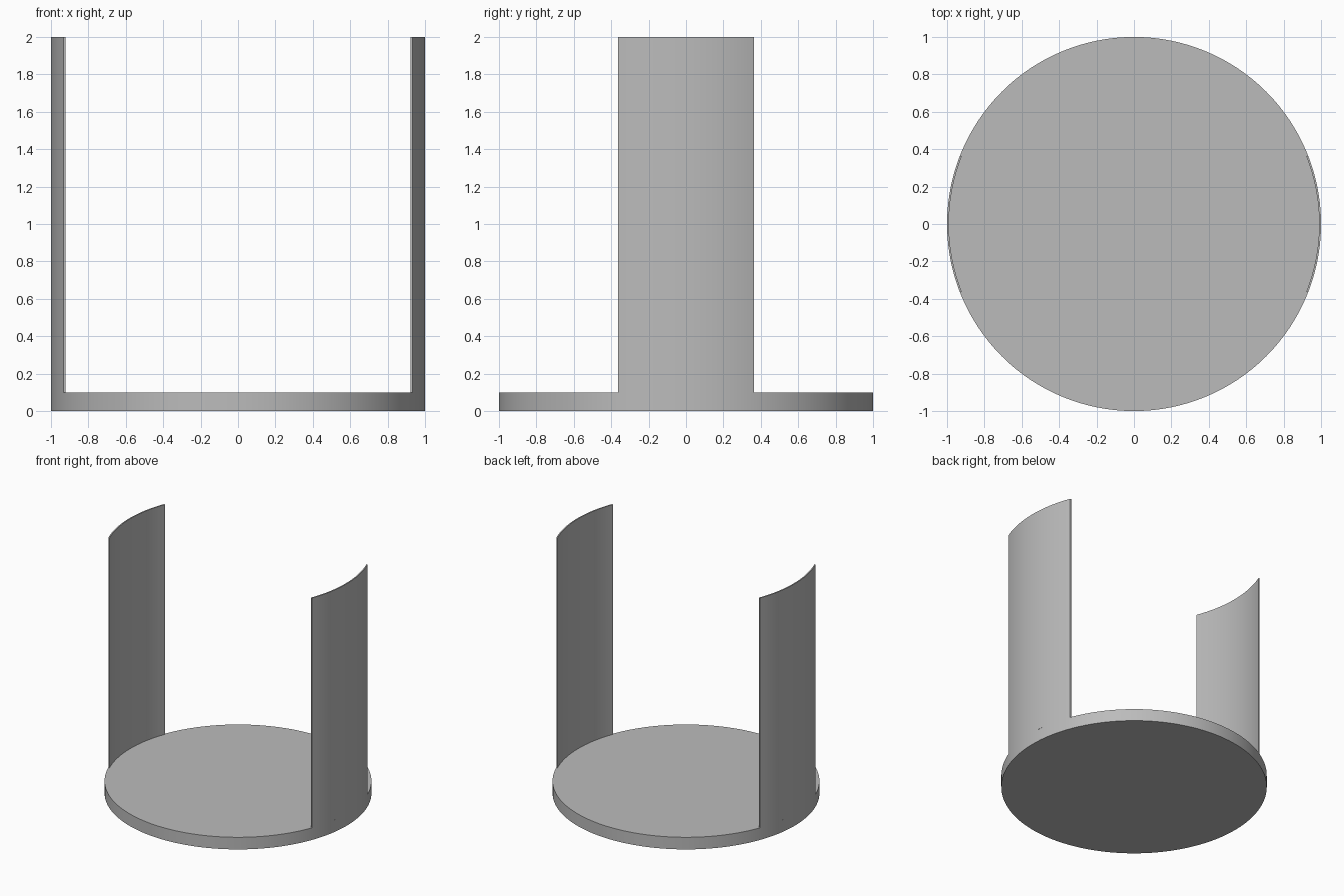
import bpy, bmesh
from math import asin, cos, sin, pi, radians

cube = bpy.data.objects.get("Cube")
if cube:
    bpy.data.objects.remove(cube, do_unlink=True)

RADIUS, INNER = 1.0, 0.99
BASE_TOP, HEIGHT = 0.1, 2.0
HALF_WIDTH = 0.363

grey = bpy.data.materials.new("plain grey")
grey.use_nodes = True
colour = (0.5, 0.5, 0.5, 1)
grey.diffuse_color = colour
grey.node_tree.nodes["Principled BSDF"].inputs["Base Color"].default_value = colour


def arc(radius, half_angle, steps, turn=0):
    """Points along an arc centred on the direction given by turn."""
    angles = [turn - half_angle + 2 * half_angle * i / steps for i in range(steps + 1)]
    return [(radius * cos(a), radius * sin(a)) for a in angles]


def extrude_outline(name, outline, bottom, top):
    """Solid prism with smooth curved sides and sharp rims."""
    bm = bmesh.new()
    face = bm.faces.new([bm.verts.new((x, y, bottom)) for x, y in outline])
    result = bmesh.ops.extrude_face_region(bm, geom=[face])
    raised = [v for v in result["geom"] if isinstance(v, bmesh.types.BMVert)]
    bmesh.ops.translate(bm, verts=raised, vec=(0, 0, top - bottom))
    bmesh.ops.recalc_face_normals(bm, faces=bm.faces)
    mesh = bpy.data.meshes.new(name)
    bm.to_mesh(mesh)
    bm.free()
    mesh.materials.append(grey)
    obj = bpy.data.objects.new(name, mesh)
    bpy.context.collection.objects.link(obj)
    bpy.ops.object.select_all(action="DESELECT")
    obj.select_set(True)
    bpy.context.view_layer.objects.active = obj
    bpy.ops.object.shade_smooth_by_angle(angle=radians(30))


# Round base plate
extrude_outline("base_plate", arc(RADIUS, pi, 128)[:-1], 0, BASE_TOP)

# Two thin curved walls, flush with the rim, with side edges cut straight
for name, turn in (("left_wall", 0), ("right_wall", pi)):
    outer = arc(RADIUS, asin(HALF_WIDTH / RADIUS), 24, turn)
    inner = arc(INNER, asin(HALF_WIDTH / INNER), 24, turn)
    extrude_outline(name, outer + inner[::-1], BASE_TOP, HEIGHT)
